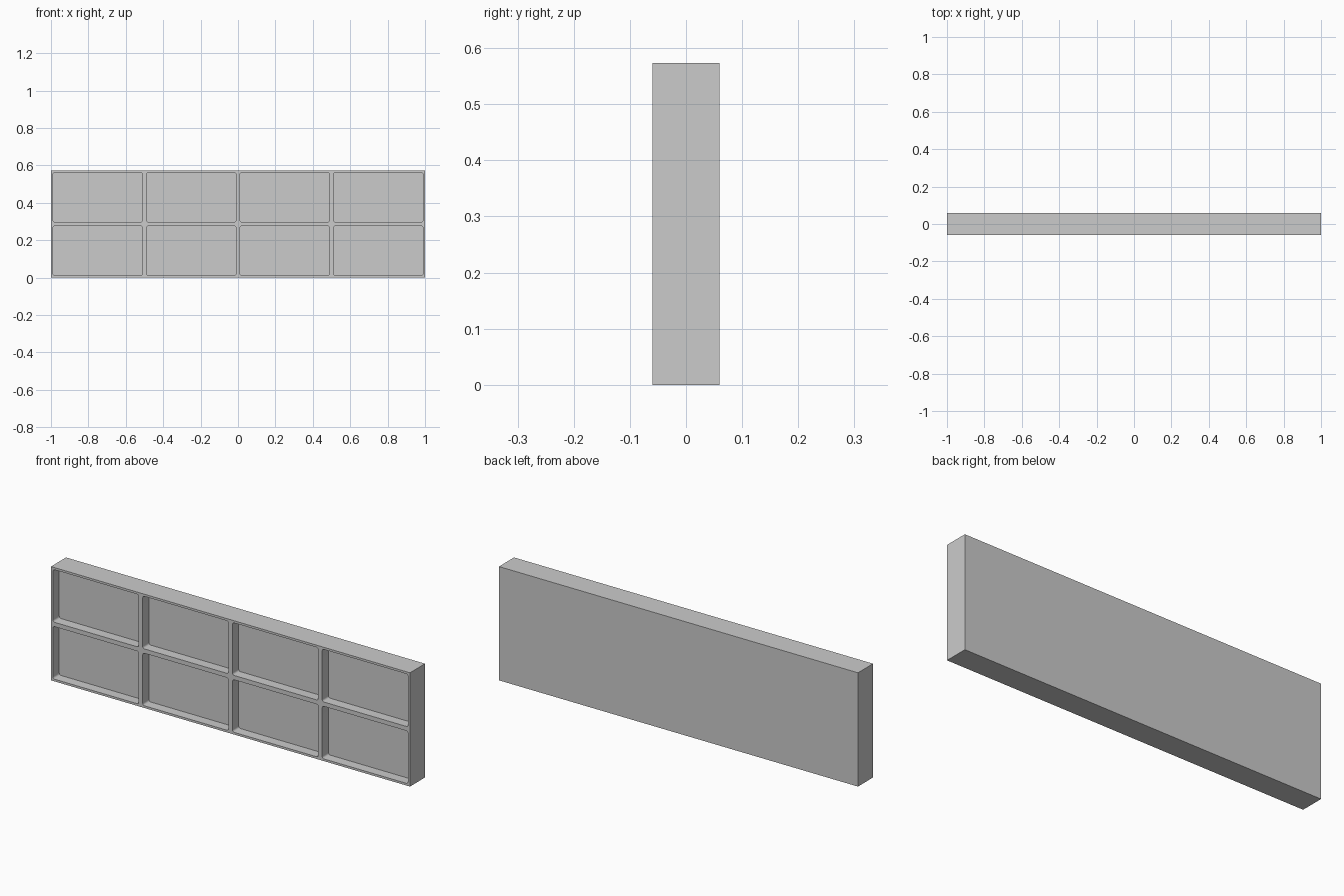
import bpy, bmesh
from mathutils import Matrix

if "Cube" in bpy.data.objects:
    bpy.data.objects.remove(bpy.data.objects["Cube"])

W, D, H = 2.0, 0.12, 0.573
RIM, DEPTH, RADIUS = 0.011, 0.05, 0.01
COLS, ROWS = 4, 2


def box(bm, size, centre):
    m = Matrix.Translation(centre) @ Matrix.Diagonal((*size, 1))
    return bmesh.ops.create_cube(bm, size=1, matrix=m)["verts"]


def finish(bm, name):
    mesh = bpy.data.meshes.new(name)
    bm.to_mesh(mesh)
    bm.free()
    obj = bpy.data.objects.new(name, mesh)
    bpy.context.collection.objects.link(obj)
    return obj


# Solid slab
bm = bmesh.new()
box(bm, (W, D, H), (0, 0, H / 2))
panel = finish(bm, "compartment_panel")

# Grid of pockets with slightly rounded corners, open to the front
bm = bmesh.new()
cw, ch = W / COLS, H / ROWS
for c in range(COLS):
    for r in range(ROWS):
        box(bm, (cw - 2 * RIM, 2 * DEPTH, ch - 2 * RIM),
            (-W / 2 + (c + 0.5) * cw, -D / 2, (r + 0.5) * ch))
corners = [e for e in bm.edges
           if abs(e.verts[0].co.y - e.verts[1].co.y) > DEPTH]
bmesh.ops.bevel(bm, geom=corners, offset=RADIUS, segments=4,
                profile=0.5, affect='EDGES')
cutter = finish(bm, "pocket_cutter")

# Cut the pockets
mod = panel.modifiers.new("pockets", 'BOOLEAN')
mod.operation = 'DIFFERENCE'
mod.solver = 'EXACT'
mod.object = cutter
bpy.context.view_layer.objects.active = panel
panel.select_set(True)
bpy.ops.object.modifier_apply(modifier=mod.name)
bpy.data.objects.remove(cutter)
bpy.ops.object.shade_smooth_by_angle()
